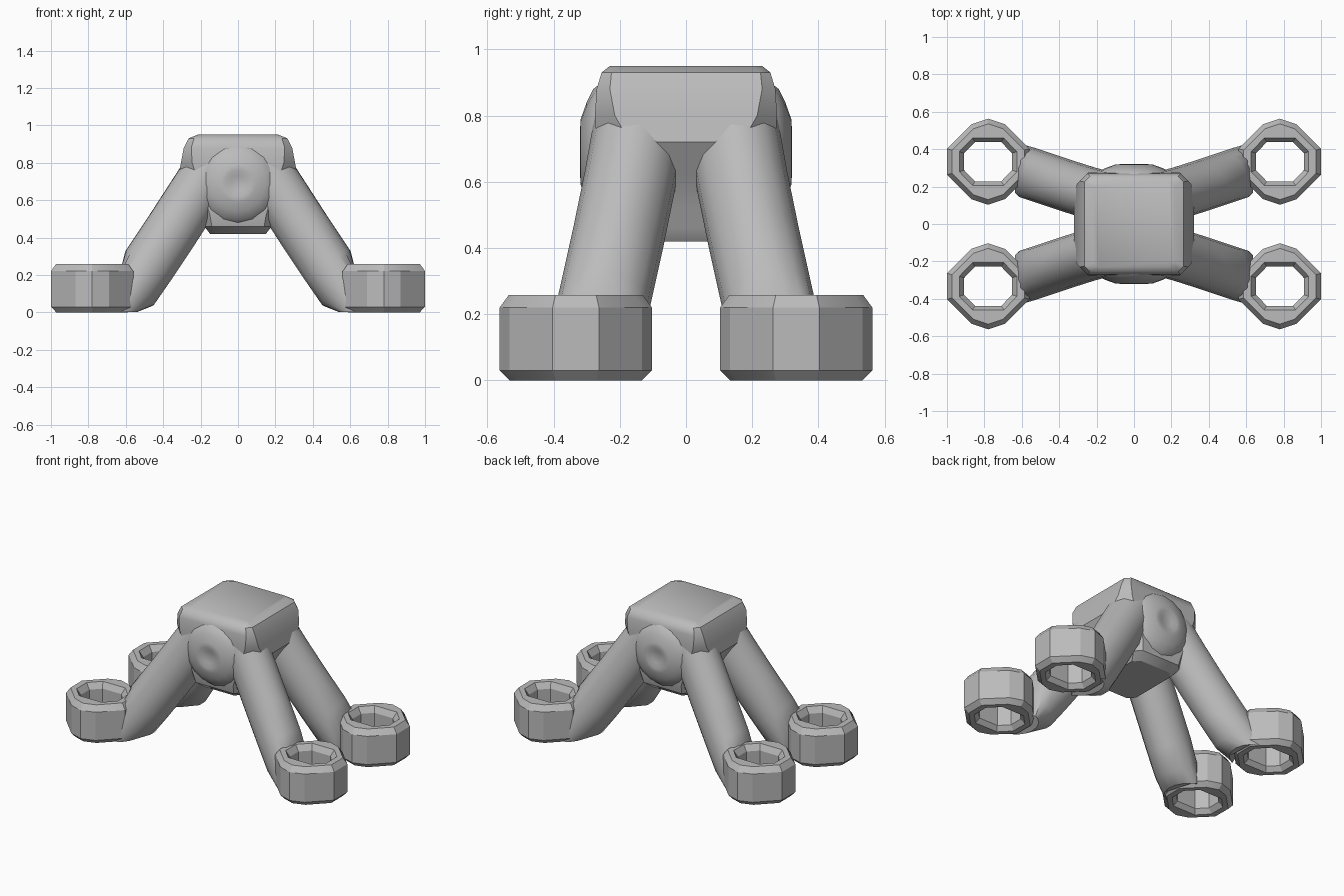
import bpy, bmesh
from math import cos, sin, tau, radians
from mathutils import Vector

if "Cube" in bpy.data.objects:
    bpy.data.objects.remove(bpy.data.objects["Cube"])

grey = bpy.data.materials.new("plain grey")
grey.use_nodes = True
grey.diffuse_color = (0.5, 0.5, 0.5, 1)
grey.node_tree.nodes["Principled BSDF"].inputs["Base Color"].default_value = (0.5, 0.5, 0.5, 1)


def loft(name, loops, closed=False, mirror=(False, False, False), angle=30):
    """Skin a list of equal-length point loops, capped or closed on itself."""
    bm = bmesh.new()
    rows = [[bm.verts.new(p) for p in loop] for loop in loops]
    pairs = list(zip(rows, rows[1:]))
    if closed:
        pairs.append((rows[-1], rows[0]))
    else:
        bm.faces.new(rows[0])
        bm.faces.new(rows[-1])
    for a, b in pairs:
        for i in range(len(a)):
            j = (i + 1) % len(a)
            bm.faces.new((a[i], a[j], b[j], b[i]))
    bmesh.ops.recalc_face_normals(bm, faces=bm.faces)
    mesh = bpy.data.meshes.new(name)
    bm.to_mesh(mesh)
    bm.free()
    mesh.materials.append(grey)
    obj = bpy.data.objects.new(name, mesh)
    bpy.context.collection.objects.link(obj)
    bpy.ops.object.select_all(action='DESELECT')
    obj.select_set(True)
    bpy.context.view_layer.objects.active = obj
    bpy.ops.object.shade_smooth_by_angle(angle=radians(angle))
    if any(mirror):
        mod = obj.modifiers.new("Mirror", 'MIRROR')
        mod.use_axis = mirror
        mod.use_mirror_merge = False
    return obj


def quadrants(points):
    """Complete a first-quadrant outline symmetrically about both axes."""
    half = points + [(-x, y) for x, y in reversed(points) if x > 0]
    return half + [(-x, -y) for x, y in half]


# Body: stacked rectangles with cut corners (half width, half depth, height, cut)
body = [(.15, .20, .42, .04), (.18, .25, .46, .04), (.20, .265, .52, .05),
        (.26, .27, .62, .08), (.32, .27, .72, .10), (.305, .275, .80, .06),
        (.29, .27, .88, .04), (.265, .255, .93, .03), (.215, .23, .95, .03)]
loft("body", [[(x, y, z) for x, y in quadrants([(hx, hy - c), (hx - c, hy)])]
              for hx, hy, z, c in body], angle=35)

# Round bosses with a shallow dimple, front and back
boss = [(.21, .255), (.19, .28), (.15, .30), (.10, .318), (.07, .32), (.04, .308)]
loft("round_boss", [[(r * cos(k * tau / 16), d, .69 + r * sin(k * tau / 16))
                     for k in range(16)] for r, d in boss],
     mirror=(False, True, False))

# Legs: sloping tubes flattened at the floor and against the foot ring
path = [Vector(p) for p in ((.14, .14, .77), (.25, .17, .60), (.36, .205, .43),
                            (.48, .245, .25), (.57, .275, .12), (.66, .30, -.01))]
axis = (path[-1] - path[0]).normalized()
across = Vector((0, 0, 1)).cross(axis).normalized()
upward = axis.cross(across)
leg = []
for c in path:
    ring = []
    for k in range(16):
        p = c + across * .138 * cos(k * tau / 16) + upward * .147 * sin(k * tau / 16)
        ring.append((min(p.x, .635), p.y, max(p.z, .002)))
    leg.append(ring)
loft("legs", leg, mirror=(True, True, False), angle=40)

# Foot rings: chamfered collars with an eight-sided hole
outer = quadrants([(.22, .07), (.09, .2), (0, .23)])
inner = quadrants([(.128, .045), (.07, .105), (0, .105)])
section = [(outer, .87, 0), (outer, 1, .03), (outer, 1, .22), (outer, .88, .258),
           (inner, 1.2, .258), (inner, 1, .22), (inner, 1, .03), (inner, 1.2, 0)]
loft("foot_rings", [[(.78 + x * s, .333 + y * s, z) for x, y in outline]
                    for outline, s, z in section],
     closed=True, mirror=(True, True, False), angle=25)
